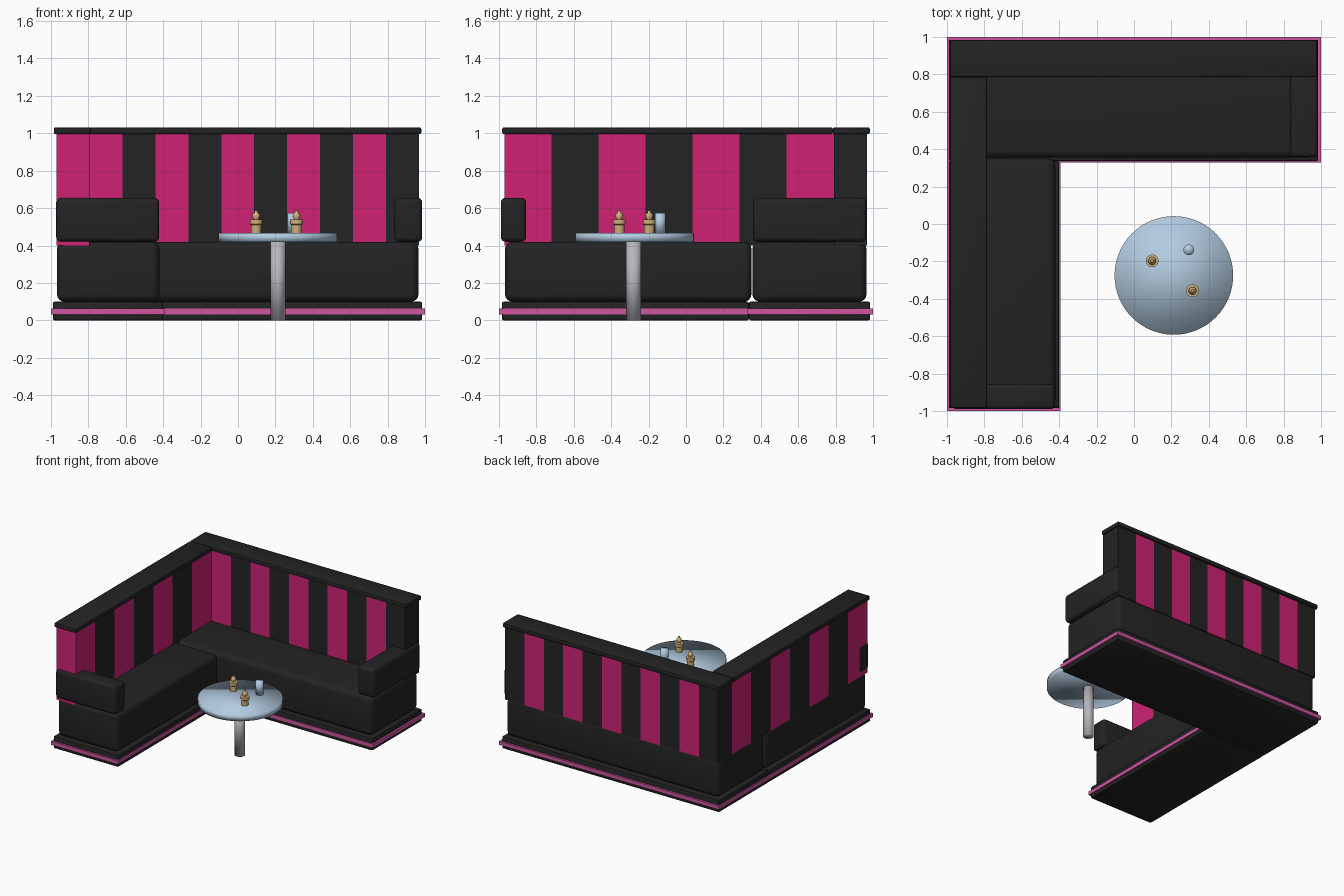
import bpy, bmesh, math
from mathutils import Matrix, Vector

if "Cube" in bpy.data.objects:
    bpy.data.objects.remove(bpy.data.objects["Cube"])


def material(name, rgb):
    m = bpy.data.materials.new(name)
    m.diffuse_color = (*rgb, 1)
    m.use_nodes = True
    m.node_tree.nodes["Principled BSDF"].inputs["Base Color"].default_value = m.diffuse_color
    return m


BLACK = material("black_leather", (0.017, 0.017, 0.017))
PINK = material("hot_pink", (0.62, 0.016, 0.175))
TRIM = material("trim_pink", (0.62, 0.095, 0.35))
TABLE = material("pale_blue", (0.45, 0.60, 0.75))
STEEL = material("steel", (0.47, 0.47, 0.51))
TAN = material("tan_wax", (0.64, 0.44, 0.20))


def add_object(name, bm, *mats):
    mesh = bpy.data.meshes.new(name)
    bmesh.ops.recalc_face_normals(bm, faces=bm.faces)
    bm.to_mesh(mesh)
    bm.free()
    obj = bpy.data.objects.new(name, mesh)
    bpy.context.collection.objects.link(obj)
    for m in mats:
        mesh.materials.append(m)
    return obj


def box_mesh(lo, hi):
    lo, hi = Vector(lo), Vector(hi)
    bm = bmesh.new()
    size = Matrix.Diagonal((*(hi - lo), 1))
    bmesh.ops.create_cube(bm, size=1, matrix=Matrix.Translation((lo + hi) / 2) @ size)
    return bm


def smooth_by_angle(obj, degrees):
    bpy.ops.object.select_all(action='DESELECT')
    obj.select_set(True)
    bpy.context.view_layer.objects.active = obj
    bpy.ops.object.shade_smooth_by_angle(angle=math.radians(degrees))


def cushion(name, lo, hi, radius, segments=4):
    bm = box_mesh(lo, hi)
    bmesh.ops.bevel(bm, geom=bm.edges[:], offset=radius, segments=segments,
                    profile=0.5, affect='EDGES')
    smooth_by_angle(add_object(name, bm, BLACK), 40)


def striped_back(name, lo, hi, axis, count, first_pink):
    """Box cut into equal upright panels that alternate black and pink."""
    bm = box_mesh(lo, hi)
    step = (hi[axis] - lo[axis]) / count
    normal = Vector((0, 0, 0))
    normal[axis] = 1
    for i in range(1, count):
        bmesh.ops.bisect_plane(bm, geom=bm.verts[:] + bm.edges[:] + bm.faces[:],
                               plane_co=normal * (lo[axis] + i * step), plane_no=normal)
    for f in bm.faces:
        i = int((f.calc_center_median()[axis] - lo[axis]) / step + 1e-4)
        f.material_index = (min(i, count - 1) + first_pink) % 2
    add_object(name, bm, BLACK, PINK)


def cylinder(name, x, y, z0, z1, radius, mat, sides):
    bm = bmesh.new()
    bmesh.ops.create_cone(bm, cap_ends=True, segments=sides, radius1=radius, radius2=radius,
                          depth=z1 - z0, matrix=Matrix.Translation((x, y, (z0 + z1) / 2)))
    for f in bm.faces:
        f.smooth = True
    add_object(name, bm, mat)


def lathe(name, x, y, profile, mat, sides=24):
    bm = bmesh.new()
    verts = [bm.verts.new((x + r, y, z)) for r, z in profile]
    edges = [bm.edges.new(pair) for pair in zip(verts, verts[1:])]
    bmesh.ops.spin(bm, geom=verts + edges, cent=(x, y, 0), axis=(0, 0, 1),
                   angle=math.tau, steps=sides, use_duplicate=False)
    bmesh.ops.remove_doubles(bm, verts=bm.verts, dist=1e-4)
    smooth_by_angle(add_object(name, bm, mat), 40)


# Plinth in two pieces
cushion("back_plinth", (-0.99, 0.337, 0), (0.985, 0.985, 0.1), 0.01, 2)
cushion("side_plinth", (-0.99, -0.985, 0), (-0.4, 0.337, 0.1), 0.01, 2)

# L-shaped trim band round the plinth
bm = bmesh.new()
outline = [(-1, -1), (-0.392, -1), (-0.392, 0.33), (1, 0.33), (1, 1), (-1, 1)]
face = bm.faces.new([bm.verts.new((x, y, 0.032)) for x, y in outline])
top = bmesh.ops.extrude_face_region(bm, geom=[face])["geom"]
bmesh.ops.translate(bm, vec=(0, 0, 0.03),
                    verts=[v for v in top if isinstance(v, bmesh.types.BMVert)])
add_object("plinth_trim", bm, TRIM)

# Seats
cushion("back_seat", (-0.968, 0.355, 0.1), (0.965, 0.965, 0.42), 0.04)
cushion("side_seat", (-0.968, -0.968, 0.1), (-0.42, 0.35, 0.42), 0.04)

# Striped backrests with padded top rails
striped_back("back_backrest", (-0.97, 0.79, 0.4), (0.967, 0.967, 1.0), 0, 11, 0)
striped_back("side_backrest", (-0.97, -0.97, 0.4), (-0.795, 0.79, 1.0), 1, 7, 1)
cushion("back_top_rail", (-0.985, 0.785, 0.995), (0.98, 0.983, 1.032), 0.01, 2)
cushion("side_top_rail", (-0.985, -0.983, 0.995), (-0.785, 0.785, 1.032), 0.01, 2)

# Armrests
cushion("side_armrest", (-0.972, -0.99, 0.42), (-0.422, -0.855, 0.655), 0.025)
cushion("back_armrest", (0.835, 0.357, 0.42), (0.985, 0.965, 0.655), 0.025)

# Table
cylinder("table_top", 0.213, -0.275, 0.42, 0.467, 0.317, TABLE, 64)
cylinder("table_leg", 0.213, -0.28, 0, 0.42, 0.04, STEEL, 32)

# Tableware
cylinder("drinking_glass", 0.293, -0.138, 0.467, 0.575, 0.029, TABLE, 24)
candle = [(0, 0.467), (0.027, 0.467), (0.028, 0.51), (0.034, 0.515), (0.034, 0.538),
          (0.014, 0.54), (0.021, 0.555), (0.019, 0.567), (0.01, 0.575), (0.008, 0.588), (0, 0.588)]
for i, (x, y) in enumerate([(0.097, -0.197), (0.313, -0.357)]):
    lathe(f"candle_{i + 1}", x, y, candle, TAN)
